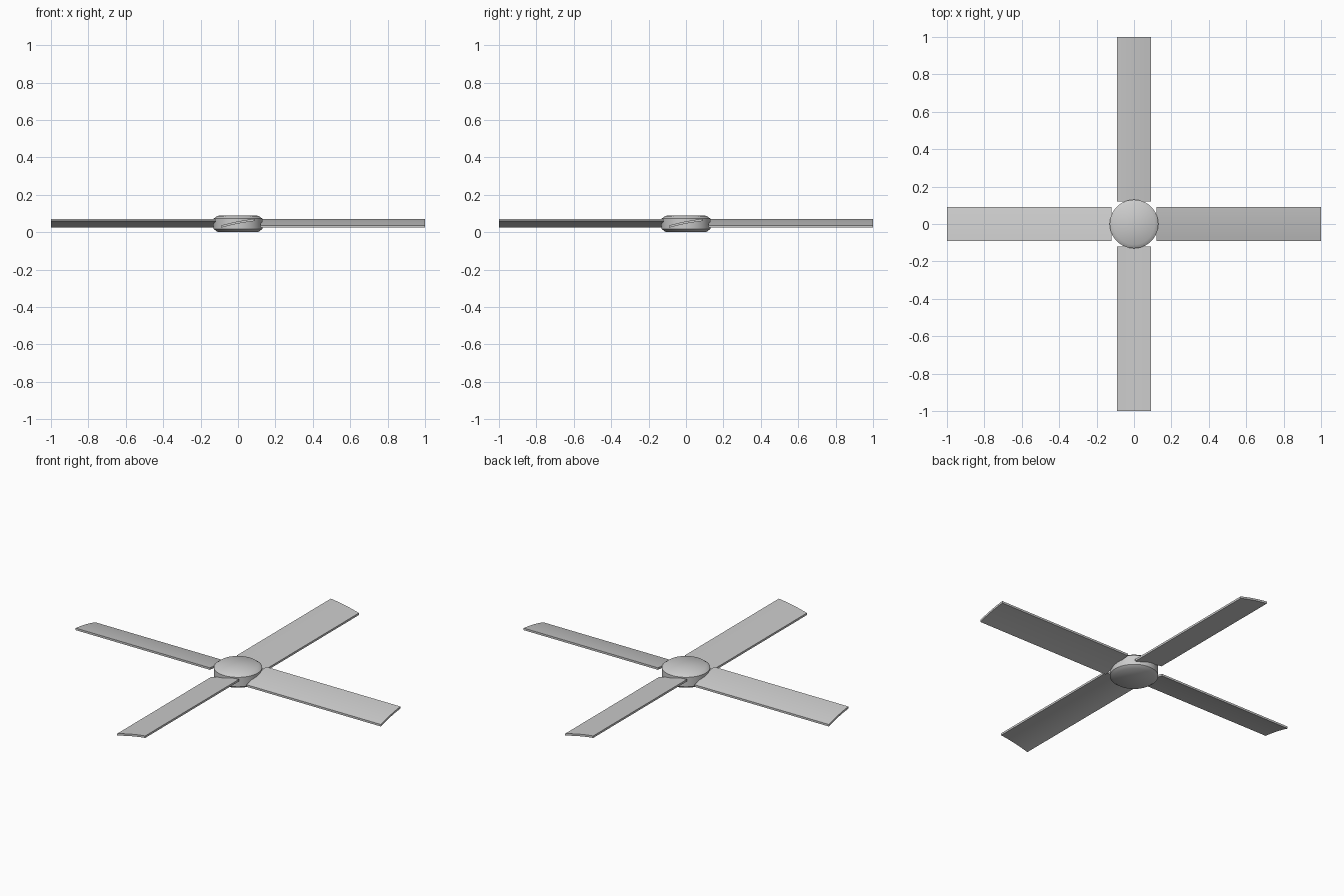
import bpy, bmesh, math

cube = bpy.data.objects.get("Cube")
if cube:
    bpy.data.objects.remove(cube, do_unlink=True)

grey = bpy.data.materials.new("light grey")
grey.use_nodes = True
color = (0.6, 0.6, 0.6, 1)
grey.diffuse_color = color
grey.node_tree.nodes["Principled BSDF"].inputs["Base Color"].default_value = color


def finish(name, bm, angle):
    bmesh.ops.recalc_face_normals(bm, faces=bm.faces)
    mesh = bpy.data.meshes.new(name)
    bm.to_mesh(mesh)
    bm.free()
    mesh.materials.append(grey)
    obj = bpy.data.objects.new(name, mesh)
    bpy.context.collection.objects.link(obj)
    bpy.ops.object.select_all(action='DESELECT')
    obj.select_set(True)
    bpy.context.view_layer.objects.active = obj
    bpy.ops.object.shade_smooth_by_angle(angle=math.radians(angle))
    return obj


# Hub: lathed disc with bevelled rims
bm = bmesh.new()
profile = [(0, 0), (0.11, 0.002), (0.13, 0.017), (0.13, 0.073), (0.11, 0.088), (0, 0.09)]
verts = [bm.verts.new((r, 0, z)) for r, z in profile]
edges = [bm.edges.new(pair) for pair in zip(verts, verts[1:])]
bmesh.ops.spin(bm, geom=verts + edges, axis=(0, 0, 1), cent=(0, 0, 0),
               angle=math.tau, steps=48)
bmesh.ops.remove_doubles(bm, verts=bm.verts, dist=0.0001)
finish("hub", bm, 45)

# Blades: pitched, slightly cambered slats around the hub
ROOT, TIP, HALF, THICK, STEPS = 0.12, 1.0, 0.092, 0.012, 8


def blade(name, turn):
    bm = bmesh.new()
    upper, lower = [], []
    for i in range(STEPS + 1):
        t = 2 * i / STEPS - 1
        z = 0.048 + 0.018 * t + 0.004 * (1 - t * t)
        upper.append((ROOT, HALF * t, z + THICK / 2))
        lower.append((ROOT, HALF * t, z - THICK / 2))
    section = bm.faces.new([bm.verts.new(p) for p in upper + lower[::-1]])
    tip = bmesh.ops.extrude_face_region(bm, geom=[section], use_keep_orig=True)
    ends = [v for v in tip["geom"] if isinstance(v, bmesh.types.BMVert)]
    bmesh.ops.translate(bm, verts=ends, vec=(TIP - ROOT, 0, 0))
    obj = finish(name, bm, 30)
    obj.rotation_euler.z = turn


for i, side in enumerate(("left", "back", "right", "front")):
    blade(side + "_blade", i * math.pi / 2)
